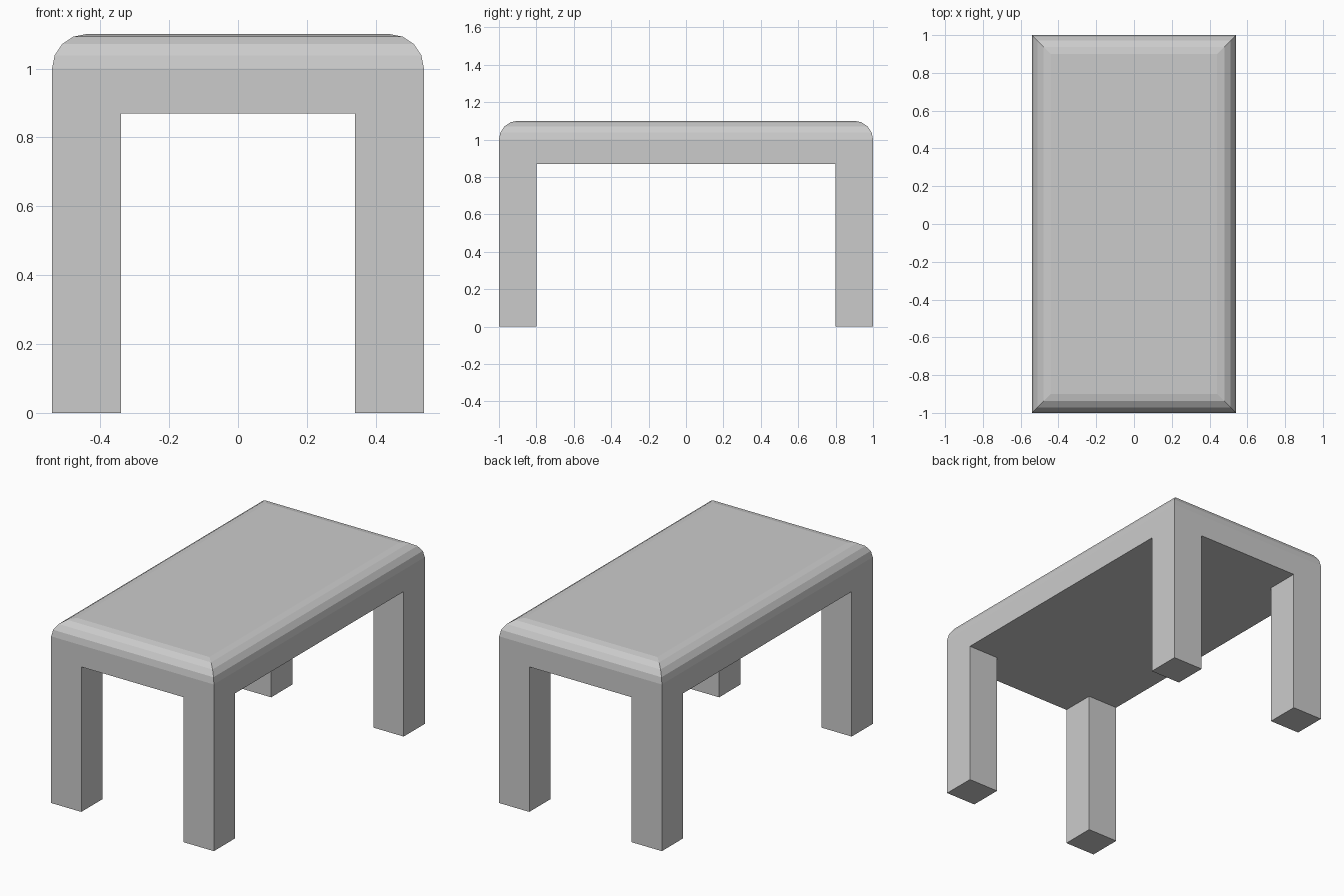
import bpy, bmesh, math

old = bpy.data.objects.get("Cube")
if old:
    bpy.data.objects.remove(old, do_unlink=True)

HALF_X, HALF_Y = 0.54, 1.0
LEG = 0.2
UNDERSIDE, HEIGHT = 0.87, 1.1
ROUND, STEPS = 0.1, 4

# Plain grey material
grey = bpy.data.materials.new("plain_grey")
grey.use_nodes = True
colour = (0.6, 0.6, 0.6, 1)
grey.diffuse_color = colour
grey.node_tree.nodes["Principled BSDF"].inputs["Base Color"].default_value = colour

bm = bmesh.new()

# Underside as a three by three grid whose corner cells match the legs
xs = (-HALF_X, LEG - HALF_X, HALF_X - LEG, HALF_X)
ys = (-HALF_Y, LEG - HALF_Y, HALF_Y - LEG, HALF_Y)
grid = [[bm.verts.new((x, y, UNDERSIDE)) for x in xs] for y in ys]
corners = []
for j in range(3):
    for i in range(3):
        face = bm.faces.new((grid[j][i], grid[j + 1][i],
                             grid[j + 1][i + 1], grid[j][i + 1]))
        if i != 1 and j != 1:
            corners.append(face)
rim = [e for e in bm.edges if e.is_boundary]

# Apron and rounded top edge: rings with mitred corners
for k in range(STEPS + 1):
    angle = math.pi / 2 * k / STEPS
    inset = ROUND * (1 - math.cos(angle))
    z = HEIGHT - ROUND * (1 - math.sin(angle))
    new = bmesh.ops.extrude_edge_only(bm, edges=rim)["geom"]
    rim = [e for e in new if isinstance(e, bmesh.types.BMEdge) and e.is_boundary]
    for v in {v for e in rim for v in e.verts}:
        if abs(v.co.x) > HALF_X - LEG + 0.01:
            v.co.x = math.copysign(HALF_X - inset, v.co.x)
        if abs(v.co.y) > HALF_Y - LEG + 0.01:
            v.co.y = math.copysign(HALF_Y - inset, v.co.y)
        v.co.z = z
bmesh.ops.contextual_create(bm, geom=rim)

# Legs pulled down from the corner cells
legs = bmesh.ops.extrude_discrete_faces(bm, faces=corners)["faces"]
for face in legs:
    for v in face.verts:
        v.co.z = 0

# Weld, and merge the coplanar pieces into clean flat faces
bmesh.ops.remove_doubles(bm, verts=bm.verts, dist=0.0001)
bmesh.ops.recalc_face_normals(bm, faces=bm.faces)
bmesh.ops.dissolve_limit(bm, angle_limit=math.radians(1),
                         verts=bm.verts, edges=bm.edges)

mesh = bpy.data.meshes.new("table")
bm.to_mesh(mesh)
bm.free()
mesh.materials.append(grey)
table = bpy.data.objects.new("table", mesh)
bpy.context.collection.objects.link(table)
